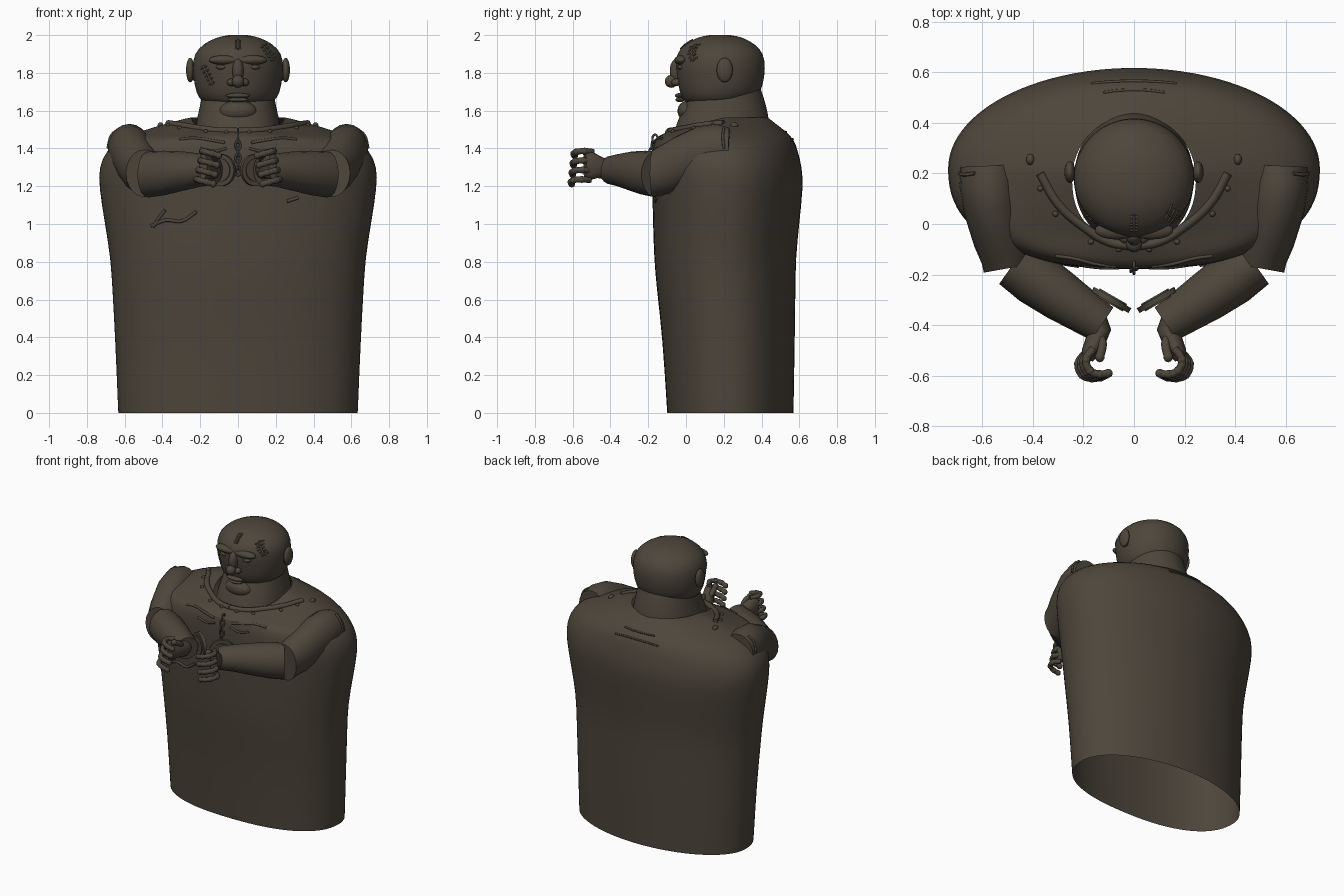
import bpy, bmesh, math
from mathutils import Vector
from mathutils.bvhtree import BVHTree

if "Cube" in bpy.data.objects:
    bpy.data.objects.remove(bpy.data.objects["Cube"])

COLOR = (0.075, 0.061, 0.044, 1)
mat = bpy.data.materials.new("dark brown")
mat.use_nodes = True
mat.diffuse_color = COLOR
mat.node_tree.nodes["Principled BSDF"].inputs["Base Color"].default_value = COLOR


def finish(name, bm, levels=0):
    """Turn a bmesh into a smooth shaded object."""
    bmesh.ops.recalc_face_normals(bm, faces=bm.faces)
    me = bpy.data.meshes.new(name)
    bm.to_mesh(me)
    bm.free()
    me.materials.append(mat)
    ob = bpy.data.objects.new(name, me)
    bpy.context.collection.objects.link(ob)
    if levels:
        ob.modifiers.new("smooth", "SUBSURF").levels = levels
        ob.modifiers["smooth"].render_levels = levels
    bpy.ops.object.select_all(action="DESELECT")
    ob.select_set(True)
    bpy.context.view_layer.objects.active = ob
    bpy.ops.object.shade_smooth_by_angle(angle=math.radians(50))
    return ob


def skin(name, rings, caps=(False, False), levels=1):
    """Bridge rings of points into a tube."""
    bm = bmesh.new()
    loops = [[bm.verts.new(p) for p in ring] for ring in rings]
    n = len(rings[0])
    for a, b in zip(loops, loops[1:]):
        for i in range(n):
            bm.faces.new((a[i], a[(i + 1) % n], b[(i + 1) % n], b[i]))
    for cap, loop in zip(caps, (loops[0], loops[-1])):
        if cap:
            bm.faces.new(loop)
    return finish(name, bm, levels)


def level_rings(sections, power=2.0, dip=0.0, n=40):
    """Horizontal superellipse rings from (z, half width, front y, back y)."""
    rings = []
    for z, w, front, back in sections:
        ring = []
        for i in range(n):
            t = math.tau * i / n
            c, s = math.cos(t), math.sin(t)
            p = 2 / power if s < 0 else 1
            x = math.copysign(abs(c) ** p, c) * w
            y = (front + back) / 2 + math.copysign(abs(s) ** p, s) * (back - front) / 2
            # The neckline dips towards the front
            drop = dip * max(0, z - 1.45) * min(1, max(0, (.2 - y) / .25))
            ring.append((x, y, z - drop))
        rings.append(ring)
    return rings


def limb(name, path, side, caps=(True, True), n=20):
    """Tube along a path of (x, y, z, across radius, upright radius)."""
    rings = []
    for i, (x, y, z, rx, rz) in enumerate(path):
        a, b = path[max(i - 1, 0)], path[min(i + 1, len(path) - 1)]
        d = Vector((b[0] - a[0], b[1] - a[1], 0)).normalized()
        ring = []
        for k in range(n):
            t = math.tau * k / n
            c = math.cos(t) * rx
            ring.append((side * (x - d.y * c), y + d.x * c, z + math.sin(t) * rz))
        rings.append(ring)
    return skin(name, rings, caps, 0)


def ball(name, loc, size, seg=20):
    bm = bmesh.new()
    bmesh.ops.create_uvsphere(bm, u_segments=seg, v_segments=seg // 2 + 2, radius=1)
    bmesh.ops.scale(bm, vec=size, verts=bm.verts)
    bmesh.ops.translate(bm, vec=loc, verts=bm.verts)
    return finish(name, bm)


def cord(name, points, radius, smooth=True):
    """Rounded strand through points."""
    cu = bpy.data.curves.new(name, "CURVE")
    cu.dimensions = "3D"
    cu.bevel_depth, cu.bevel_resolution, cu.resolution_u = radius, 2, 5
    cu.use_fill_caps = True
    sp = cu.splines.new("BEZIER" if smooth else "POLY")
    pts = sp.bezier_points if smooth else sp.points
    pts.add(len(points) - 1)
    for p, co in zip(pts, points):
        if smooth:
            p.co = co
            p.handle_left_type = p.handle_right_type = "AUTO"
        else:
            p.co = (*co, 1)
    cu.materials.append(mat)
    ob = bpy.data.objects.new(name, cu)
    bpy.context.collection.objects.link(ob)
    return ob


# Robe body, open at hem and neck
body = skin("robe_body", level_rings([
    (0, .635, -.10, .57), (.01, .636, -.101, .57), (.4, .652, -.125, .577),
    (.65, .666, -.155, .58), (.82, .676, -.17, .582), (1.0, .706, -.175, .60),
    (1.2, .738, -.18, .622), (1.3, .738, -.18, .615), (1.39, .70, -.178, .592),
    (1.45, .62, -.17, .572), (1.495, .51, -.14, .525), (1.53, .39, -.11, .475),
    (1.56, .28, -.085, .44), (1.565, .245, -.07, .43)], 2.35, .6, 48))

# Neck and head
skin("neck", level_rings([
    (1.44, .236, -.075, .45), (1.54, .222, -.05, .443), (1.63, .20, -.005, .425),
    (1.72, .185, .03, .395)], 2.3))
head = skin("head", level_rings([
    (1.625, .11, .03, .28), (1.642, .19, -.005, .35), (1.69, .222, -.035, .395),
    (1.78, .238, -.048, .418), (1.87, .242, -.06, .42), (1.93, .214, -.035, .395),
    (1.975, .148, .03, .33), (1.997, .08, .09, .27), (2.002, .03, .15, .21)]),
    (True, True))

# Face
ball("nose_tip", (0, -.078, 1.755), (.032, .034, .034))
ball("nose_bridge", (0, -.05, 1.81), (.03, .036, .065))
ball("upper_lip", (0, -.036, 1.68), (.065, .022, .013))
ball("lower_lip", (0, -.032, 1.658), (.055, .023, .013))
ball("chin", (0, .01, 1.598), (.10, .055, .055))
for s, label in ((1, "left"), (-1, "right")):
    ball(label + "_nostril", (s * .036, -.052, 1.75), (.022, .025, .02))
    ball(label + "_brow", (s * .07, -.025, 1.868), (.085, .036, .026))
    ball(label + "_eye", (s * .085, -.024, 1.83), (.032, .022, .014))
    ball(label + "_ear", (s * .253, .205, 1.815), (.022, .043, .065))
    ball(label + "_ear_lobe", (s * .235, .20, 1.80), (.03, .025, .04))

bpy.context.view_layer.update()
deps = bpy.context.evaluated_depsgraph_get()
trees = {ob: BVHTree.FromObject(ob, deps) for ob in (body, head)}


def on_front(ob, x, z):
    return trees[ob].ray_cast(Vector((x, -3, z)), Vector((0, 1, 0)))[0]


def on_top(x, y):
    return trees[body].ray_cast(Vector((x, y, 4)), Vector((0, 0, -1)))[0]


# Stitched head scars
for label, (x0, z0), (x1, z1) in (("crown", (0, 1.975), (0, 1.925)),
                                  ("temple", (.13, 1.95), (.19, 1.865)),
                                  ("cheek", (-.185, 1.84), (-.135, 1.735))):
    dx, dz = x1 - x0, z1 - z0
    size = math.hypot(dx, dz)
    px, pz = -dz / size * .016, dx / size * .016
    cord(label + "_scar", [on_front(head, x0 + dx * t / 4, z0 + dz * t / 4) for t in range(5)], .006)
    for k in range(5):
        t = (k + .5) / 5
        x, z = x0 + dx * t, z0 + dz * t
        cord(label + "_stitch", [on_front(head, x + px * e, z + pz * e) for e in (-1, 0, 1)], .005)

# Arms, hands and shackles
for s, label in ((1, "left"), (-1, "right")):
    limb(label + "_sleeve", [
        (.578, .23, 1.39, .107, .12), (.575, .16, 1.395, .115, .135),
        (.56, .06, 1.37, .113, .147), (.53, -.06, 1.315, .105, .145),
        (.505, -.13, 1.285, .10, .133), (.497, -.175, 1.268, .098, .125)], s)
    limb(label + "_forearm", [
        (.475, -.155, 1.262, .10, .122), (.39, -.215, 1.27, .108, .118),
        (.29, -.285, 1.28, .10, .104), (.20, -.345, 1.285, .088, .088),
        (.125, -.395, 1.285, .078, .076)], s)
    limb(label + "_wrist", [
        (.16, -.37, 1.285, .05, .055), (.135, -.42, 1.29, .045, .052),
        (.155, -.47, 1.305, .04, .062), (.175, -.51, 1.31, .034, .078),
        (.185, -.535, 1.31, .024, .074)], s)
    # Disc shackle plate and its rim
    face = Vector((s * .5, -.87, 0)).to_track_quat("Z", "Y").to_euler()
    for part, r, depth in (("shackle_plate", .085, .022), ("shackle_rim", .062, .034)):
        bm = bmesh.new()
        bmesh.ops.create_cone(bm, cap_ends=True, segments=32, radius1=r, radius2=r, depth=depth)
        disc = finish(label + "_" + part, bm)
        disc.location, disc.rotation_euler = (s * .09, -.30, 1.285), face
    # Curled fingers with knuckles, fanned a little
    for k in range(4):
        z = 1.228 + k * .05
        lean = (.014, .004, -.006, -.016)[k]
        pts = [(s * (x + lean), y - lean * .5, z + dz) for x, y, dz in
               ((.175, -.50, .004), (.205, -.545, .008), (.19, -.588, .004),
                (.152, -.602, -.006), (.118, -.598, -.016))]
        cord(label + "_finger", pts, .016)
        for p in pts[1:]:
            ball(label + "_knuckle", p, (.0185, .0185, .0185), 10)
    thumb = [(s * .135, -.44, 1.32), (s * .125, -.475, 1.35), (s * .135, -.525, 1.375)]
    cord(label + "_thumb", thumb, .018)
    ball(label + "_thumb_tip", thumb[-1], (.02, .022, .02), 10)
    # Collar edge, rivets and seams on the shoulders
    cord(label + "_collar", [on_top(s * x, y) for x, y in
         ((.37, .20), (.30, .08), (.20, -.01), (.10, -.07), (.0, -.088))], .018)
    for x, y in ((.37, .14), (.31, .04), (.17, -.07), (.06, -.10)):
        ball(label + "_rivet", on_top(s * x, y), (.012, .012, .012), 10)
    ball(label + "_shoulder_stud", on_top(s * .41, .255), (.016, .022, .018), 12)
    cord(label + "_shoulder_seam", [(s * x, y, z) for x, y, z in
         ((.63, .20, 1.505), (.67, .195, 1.47), (.69, .20, 1.40))], .007)
    cord(label + "_chest_seam", [on_front(body, s * x, z) for x, z in
         ((.07, 1.43), (.15, 1.445), (.24, 1.455), (.31, 1.448))], .008)
    cord(label + "_chest_fold", [on_front(body, s * x, z) for x, z in
         ((.06, 1.40), (.13, 1.385), (.20, 1.40))], .007)

# Chest chain of alternating links
for k in range(6):
    p = on_front(body, 0, 1.45 - k * .034)
    ring = [(.014 * math.cos(t), 0, .024 * math.sin(t)) for t in
            (math.tau * i / 12 for i in range(12))]
    link = cord("chain_link", ring, .006, False)
    link.data.splines[0].use_cyclic_u = True
    link.location = p + Vector((0, -.004, 0))
    link.rotation_euler = (0, 0, math.radians(20 if k % 2 else 90))

# Torn seams on the belly and folds on the upper back
for pts in (((-.46, .99), (-.38, 1.02), (-.30, 1.015), (-.22, 1.065)),
            ((-.45, .985), (-.42, 1.03), (-.385, 1.075)),
            ((.26, 1.12), (.32, 1.14))):
    cord("belly_tear", [on_front(body, x, z) for x, z in pts], .009)
for w, y in ((.12, .53), (.17, .565)):
    cord("back_fold", [on_top(x * w, y - x * x * .01) for x in (-1, -.5, 0, .5, 1)], .006)
